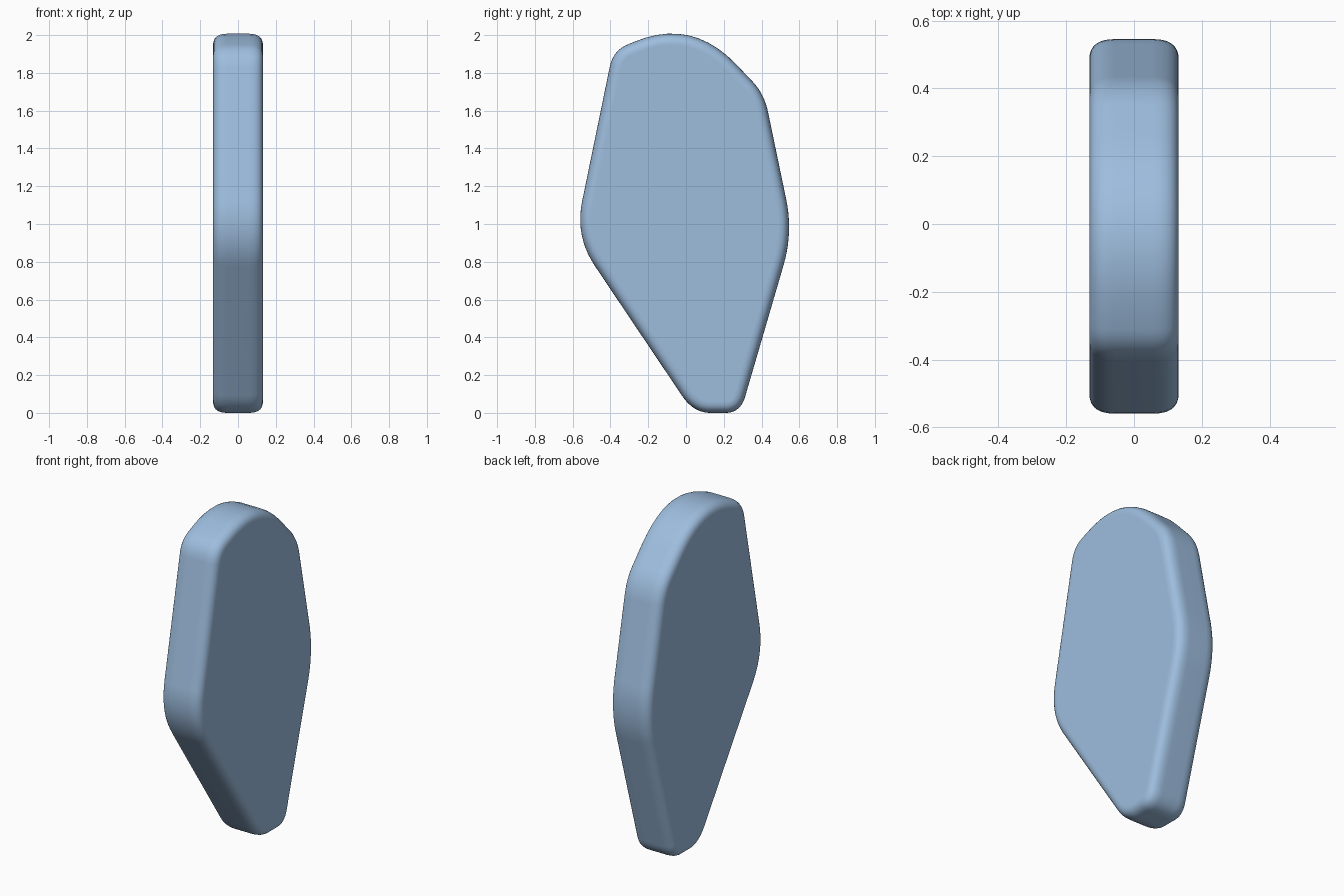
import bpy
import bmesh
from mathutils import Vector

cube = bpy.data.objects.get("Cube")
if cube:
    bpy.data.objects.remove(cube, do_unlink=True)

# Side outline corners: y, z, rounding length before and after the corner
CORNERS = [
    (0.04, 0.0, 0.11, 0.09),
    (0.288, 0.0, 0.08, 0.09),
    (0.567, 0.955, 0.18, 0.18),
    (0.414, 1.69, 0.10, 0.09),
    (0.03, 2.092, 0.34, 0.33),
    (-0.386, 1.918, 0.08, 0.09),
    (-0.588, 0.935, 0.19, 0.19),
]
HALF_WIDTH = 0.132
RIM = 0.06
STEPS = 10
RIM_STEPS = 7


def quadratic(a, b, c, t):
    return a * (1 - t) ** 2 + b * 2 * t * (1 - t) + c * t * t


def rounded_outline():
    """Points and inward normals of the outline with each corner rounded."""
    pts = [Vector(c[:2]) for c in CORNERS]
    result = []
    for i, p in enumerate(pts):
        before = (pts[i - 1] - p).normalized()
        after = (pts[(i + 1) % len(pts)] - p).normalized()
        a, c = p + before * CORNERS[i][2], p + after * CORNERS[i][3]
        for s in range(STEPS + 1):
            t = s / STEPS
            tangent = ((p - a) * (1 - t) + (c - p) * t).normalized()
            result.append((quadratic(a, p, c, t), Vector((-tangent.y, tangent.x))))
    return result


# Rim section: inset and x position, running from one cap to the other
rim = [quadratic(Vector((RIM, HALF_WIDTH)), Vector((0, HALF_WIDTH)),
                 Vector((0, HALF_WIDTH - 0.075)), s / RIM_STEPS)
       for s in range(RIM_STEPS + 1)]
section = rim + [Vector((d, -x)) for d, x in reversed(rim)]

# Slab body: stacked rings bridged with quads, closed by two flat caps
outline = rounded_outline()
bm = bmesh.new()
rings = []
for inset, x in section:
    ring = []
    for point, normal in outline:
        q = point + normal * inset
        ring.append(bm.verts.new((x, q.x, q.y)))
    rings.append(ring)
count = len(outline)
for r0, r1 in zip(rings, rings[1:]):
    for i in range(count):
        j = (i + 1) % count
        bm.faces.new((r0[i], r0[j], r1[j], r1[i]))
bm.faces.new(rings[0])
bm.faces.new(rings[-1])
bmesh.ops.recalc_face_normals(bm, faces=bm.faces)
mesh = bpy.data.meshes.new("slab")
bm.to_mesh(mesh)
bm.free()
slab = bpy.data.objects.new("slab", mesh)
bpy.context.collection.objects.link(slab)

# Colour
blue = bpy.data.materials.new("soft blue")
blue.use_nodes = True
colour = (0.34, 0.51, 0.73, 1)
blue.diffuse_color = colour
blue.node_tree.nodes["Principled BSDF"].inputs["Base Color"].default_value = colour
mesh.materials.append(blue)

# Smooth rim with flat caps
bpy.ops.object.select_all(action="DESELECT")
slab.select_set(True)
bpy.context.view_layer.objects.active = slab
bpy.ops.object.shade_smooth_by_angle()
weighted = slab.modifiers.new("flat caps", "WEIGHTED_NORMAL")
weighted.keep_sharp = True
